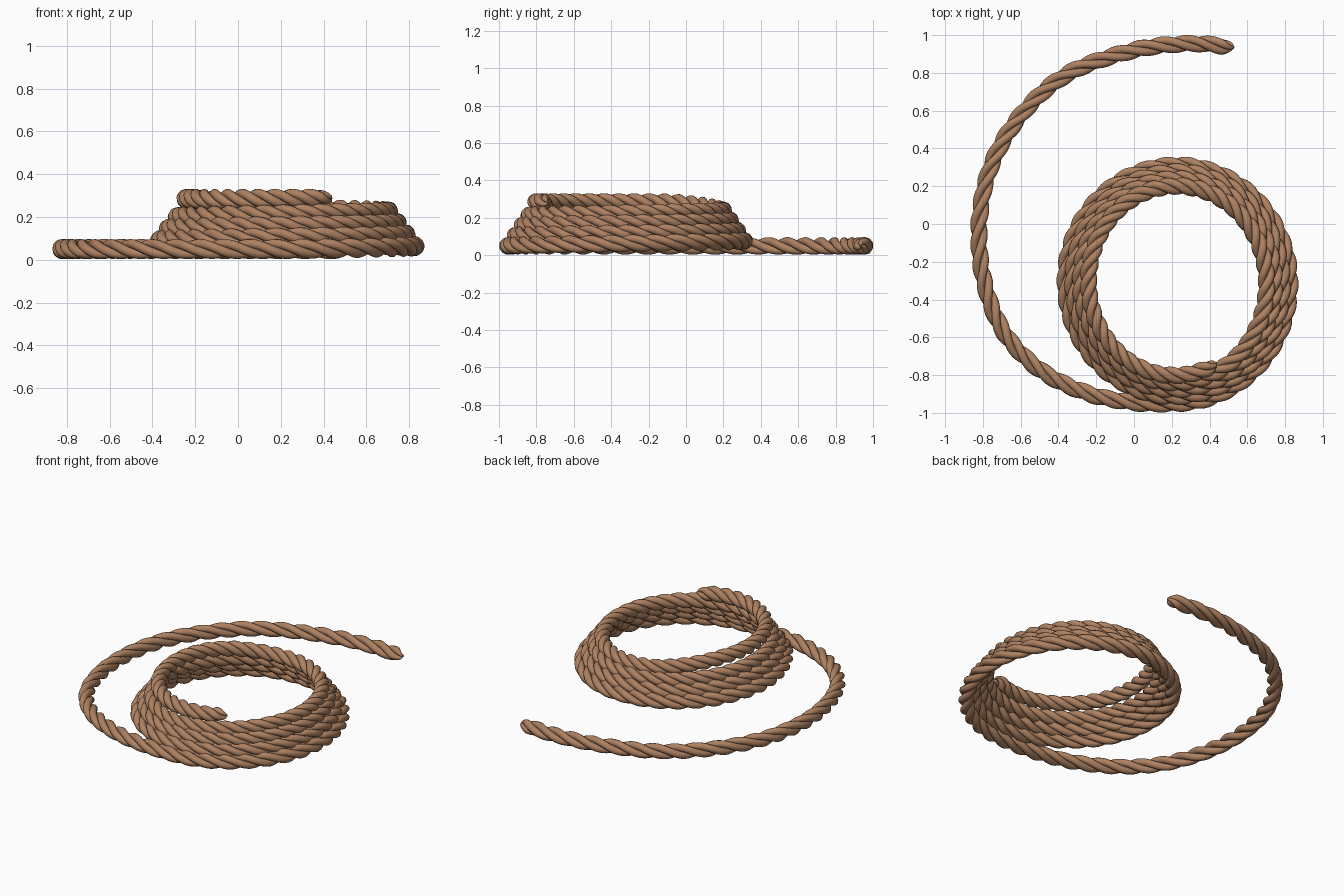
import bpy
from math import sin, cos, pi, tau, radians
from mathutils import Vector

if "Cube" in bpy.data.objects:
    bpy.data.objects.remove(bpy.data.objects["Cube"])

STRANDS, STRAND_R, TWIST_R = 3, 0.0225, 0.0245
STEP = 0.012

# loose tail lying on the floor, from its free end to the start of the coil
tail = [(0.53, 0.935), (0.3, 0.955), (0.0, 0.92), (-0.35, 0.795), (-0.6, 0.575),
        (-0.76, 0.3), (-0.82, 0.0), (-0.795, -0.3), (-0.69, -0.57), (-0.5, -0.77),
        (-0.25, -0.895), (0.0, -0.945), (0.22, -0.95), (0.4, -0.925)]
tail = [Vector((x, y, 0.05)) for x, y in tail]
tail.insert(0, tail[0] * 2 - tail[1])


def catmull(p0, p1, p2, p3, t):
    return 0.5 * (2 * p1 + (p2 - p0) * t + (2 * p0 - 5 * p1 + 4 * p2 - p3) * t * t
                  + (3 * p1 - p0 - 3 * p2 + p3) * t ** 3)


def coil(t):
    """Point on the stacked coil after t turns, shrinking as it rises."""
    a = -pi / 2 + tau * t
    lift = min(max((t - 3.5) / 0.2, 0), 1)
    z = 0.05 + 0.054 * min(t, 3.6) + 0.04 * lift * lift * (3 - 2 * lift)
    return Vector((0.22 + (0.615 - 0.041 * t) * cos(a),
                   -0.31 + (0.64 - 0.037 * t) * sin(a), z))


rough = [catmull(*tail[i:i + 4], k / 30) for i in range(len(tail) - 3) for k in range(30)]
rough += [coil(4.085 * k / 1500) for k in range(1501)]

# even spacing along the path
path, carry = [rough[0]], 0.0
for a, b in zip(rough, rough[1:]):
    d = (b - a).length
    pos = STEP - carry
    while pos <= d:
        path.append(a.lerp(b, pos / d))
        pos += STEP
    carry = d - (pos - STEP)
n = len(path)

# twisted strands, tightening towards the top and pinched at both ends
curve = bpy.data.curves.new("rope", 'CURVE')
curve.dimensions = '3D'
curve.bevel_depth = STRAND_R
curve.bevel_resolution = 3
curve.use_fill_caps = True
for s in range(STRANDS):
    spline = curve.splines.new('POLY')
    spline.points.add(n - 1)
    phase = tau * s / STRANDS
    for i, p in enumerate(path):
        t = (path[min(i + 1, n - 1)] - path[max(i - 1, 0)]).normalized()
        side = t.cross(Vector((0, 0, 1))).normalized()
        up = t.cross(side)
        pinch = min(1, (min(i, n - 1 - i) * STEP / 0.07) ** 0.6 + 0.08)
        q = p + (side * cos(phase) + up * sin(phase)) * TWIST_R * pinch
        spline.points[i].co = (*q, 1)
        spline.points[i].radius = pinch
        phase += tau * STEP / (0.38 - 0.14 * i / n)

rope = bpy.data.objects.new("coiled_rope", curve)
bpy.context.collection.objects.link(rope)
bpy.context.view_layer.objects.active = rope
rope.select_set(True)
bpy.ops.object.convert(target='MESH')
rope = bpy.context.object
rope.name = "coiled_rope"
bpy.ops.object.shade_smooth_by_angle(angle=radians(60))

mat = bpy.data.materials.new("brown_fibre")
mat.diffuse_color = (0.42, 0.22, 0.12, 1)
mat.use_nodes = True
mat.node_tree.nodes["Principled BSDF"].inputs["Base Color"].default_value = mat.diffuse_color
rope.data.materials.clear()
rope.data.materials.append(mat)
